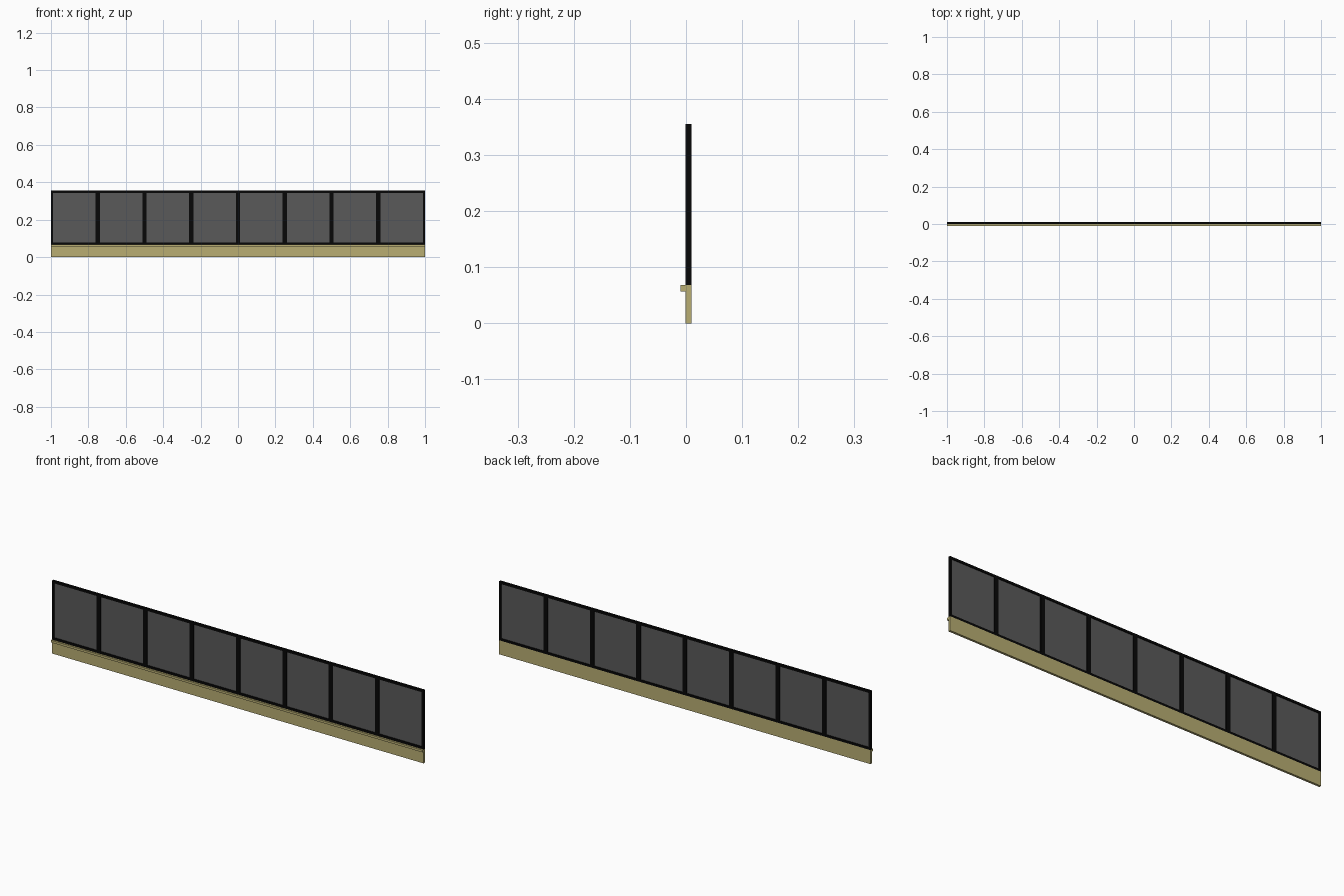
import bpy, bmesh

if "Cube" in bpy.data.objects:
    bpy.data.objects.remove(bpy.data.objects["Cube"])

PANELS = 8
PITCH = 2.0 / PANELS
BAR = 0.011            # frame bar width
Y0, Y1 = -0.001, 0.01  # board and frame depth
Z_BASE, Z_TOP = 0.068, 0.355


def material(name, color):
    m = bpy.data.materials.new(name)
    m.diffuse_color = (*color, 1)
    m.use_nodes = True
    m.node_tree.nodes["Principled BSDF"].inputs["Base Color"].default_value = m.diffuse_color
    return m


def extrude_profile(name, points, mat):
    """Sweep a closed y/z profile along the full length in x."""
    bm = bmesh.new()
    face = bm.faces.new([bm.verts.new((-1, y, z)) for y, z in points])
    new = bmesh.ops.extrude_face_region(bm, geom=[face])["geom"]
    bmesh.ops.translate(bm, vec=(2, 0, 0),
                        verts=[v for v in new if isinstance(v, bmesh.types.BMVert)])
    return finish(name, bm, mat)


def boxes(name, ranges, mat):
    """One object from several boxes given as (x0, x1, y0, y1, z0, z1)."""
    bm = bmesh.new()
    for x0, x1, y0, y1, z0, z1 in ranges:
        verts = bmesh.ops.create_cube(bm, size=1)["verts"]
        bmesh.ops.scale(bm, vec=(x1 - x0, y1 - y0, z1 - z0), verts=verts)
        bmesh.ops.translate(bm, vec=((x0 + x1) / 2, (y0 + y1) / 2, (z0 + z1) / 2), verts=verts)
    return finish(name, bm, mat)


def finish(name, bm, mat):
    bmesh.ops.recalc_face_normals(bm, faces=bm.faces)
    mesh = bpy.data.meshes.new(name)
    bm.to_mesh(mesh)
    bm.free()
    mesh.materials.append(mat)
    obj = bpy.data.objects.new(name, mesh)
    bpy.context.collection.objects.link(obj)
    return obj


tan = material("tan", (0.48, 0.42, 0.17))
black = material("black", (0.002, 0.002, 0.002))
dark_glass = material("dark_glass", (0.1, 0.1, 0.1))

# Base board with a small lip along its front top edge
extrude_profile("base_board", [
    (Y0, 0), (Y1, 0), (Y1, Z_BASE), (-0.01, Z_BASE), (-0.01, 0.057), (Y0, 0.057)], tan)

# Horizontal frame rails
boxes("frame_rails", [(-1, 1, Y0, Y1, z, z + BAR) for z in (Z_BASE, Z_TOP - BAR)], black)

# Upright posts: double width between panels, single width at the ends
posts = []
for i in range(PANELS + 1):
    x = -1 + i * PITCH
    posts.append((max(-1, x - BAR), min(1, x + BAR), Y0, Y1, Z_BASE + BAR, Z_TOP - BAR))
boxes("frame_posts", posts, black)

# Dark panes set in the middle of the frame depth
ym = (Y0 + Y1) / 2
boxes("panes", [(-1 + i * PITCH + BAR, -1 + (i + 1) * PITCH - BAR, ym - 0.002, ym + 0.002,
                 Z_BASE + BAR, Z_TOP - BAR) for i in range(PANELS)], dark_glass)
